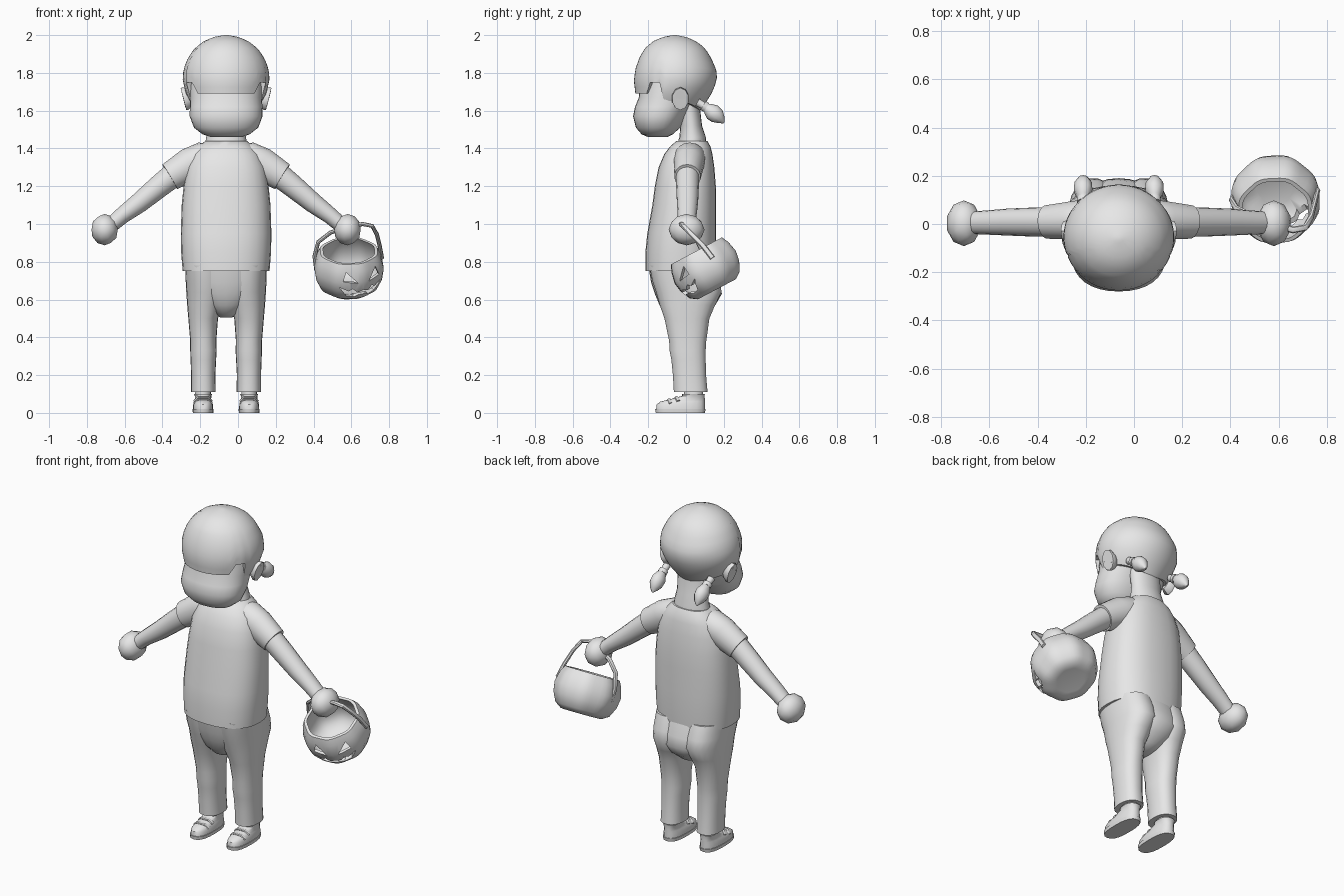
import bpy, bmesh, math
from mathutils import Vector, Matrix

if "Cube" in bpy.data.objects:
    bpy.data.objects.remove(bpy.data.objects["Cube"])

CX = -0.063  # body centre line
grey = bpy.data.materials.new("light_grey")
grey.diffuse_color = (0.8, 0.8, 0.8, 1)
grey.use_nodes = True
grey.node_tree.nodes["Principled BSDF"].inputs["Base Color"].default_value = grey.diffuse_color


def finish(name, bm, matrix=None):
    bmesh.ops.recalc_face_normals(bm, faces=bm.faces)
    mesh = bpy.data.meshes.new(name)
    bm.to_mesh(mesh)
    bm.free()
    mesh.materials.append(grey)
    ob = bpy.data.objects.new(name, mesh)
    bpy.context.collection.objects.link(ob)
    if matrix:
        ob.matrix_world = matrix
    return ob


def skin(name, rings, matrix=None):
    """Closed surface through equal-sized rings of points."""
    bm = bmesh.new()
    loops = [[bm.verts.new(p) for p in r] for r in rings]
    n = len(loops[0])
    for a, b in zip(loops, loops[1:]):
        for i in range(n):
            j = (i + 1) % n
            bm.faces.new((a[i], a[j], b[j], b[i]))
    bm.faces.new(loops[0])
    bm.faces.new(loops[-1])
    return finish(name, bm, matrix)


def ring(c, u, v, n, e=2.0):
    pts = []
    for i in range(n):
        a = math.tau * i / n
        ca, sa = math.cos(a), math.sin(a)
        k = 2 / e
        pts.append(Vector(c) + Vector(u) * math.copysign(abs(ca) ** k, ca)
                   + Vector(v) * math.copysign(abs(sa) ** k, sa))
    return pts


def stack(name, rows, n=28, e=2.0):
    """Horizontal sections: z, x low, x high, y front, y back."""
    return skin(name, [ring(((a + b) / 2, (f + k) / 2, z), ((b - a) / 2, 0, 0),
                            (0, (k - f) / 2, 0), n, e) for z, a, b, f, k in rows])


def body(name, rows, n=28, e=2.0):
    """Symmetric sections: z, half width, y front, y back."""
    return stack(name, [(z, CX - w, CX + w, f, k) for z, w, f, k in rows], n, e)


def tube(name, pts, radii, ref, n=14):
    """Tube along a path; radii are (across, along ref)."""
    pts = [Vector(p) for p in pts]
    rings = []
    for i, p in enumerate(pts):
        t = (pts[min(i + 1, len(pts) - 1)] - pts[max(i - 1, 0)]).normalized()
        u = t.cross(Vector(ref)).normalized()
        v = t.cross(u)
        rings.append(ring(p, u * radii[i][0], v * radii[i][1], n))
    return skin(name, rings)


# Shirt, neck and hips
body("shirt", [(.75, .23, -.215, .155), (.85, .238, -.215, .16), (.95, .24, -.205, .16),
               (1.1, .235, -.178, .16), (1.2, .225, -.165, .158), (1.3, .21, -.145, .15),
               (1.37, .18, -.115, .14), (1.41, .145, -.085, .13), (1.44, .11, -.05, .113)],
     e=2.4)
body("neck", [(1.38, .12, -.06, .11), (1.46, .105, -.035, .105), (1.52, .095, -.03, .085),
              (1.65, .1, -.04, .07)], 20)
body("trouser_hips", [(.505, .03, -.06, .06), (.525, .07, -.1, .1), (.57, .13, -.14, .155),
                      (.63, .18, -.165, .19), (.69, .205, -.185, .18), (.78, .215, -.2, .15)],
     e=2.2)

# Face and skull under the hair
body("face", [(1.46, .08, -.2, -.1), (1.475, .125, -.235, -.07), (1.51, .17, -.265, -.03),
              (1.57, .193, -.28, 0), (1.62, .192, -.27, .03), (1.67, .19, -.25, .06),
              (1.73, .195, -.245, .1), (1.82, .18, -.22, .1)], 32, 2.2)

# Hair cap: lower at the nape, notched at the temples
HAIR = [(1.58, .12, -.2, .06), (1.65, .19, -.25, .11), (1.69, .212, -.268, .135),
        (1.76, .23, -.276, .165), (1.82, .226, -.268, .16), (1.88, .202, -.247, .132),
        (1.93, .167, -.218, .102), (1.97, .115, -.17, .05), (1.99, .065, -.122, 0),
        (2.0, .01, -.068, -.052)]


def hair_point(z, a, shrink=1.0):
    for lo, hi in zip(HAIR, HAIR[1:]):
        if z <= hi[0] + 1e-6:
            t = (z - lo[0]) / (hi[0] - lo[0])
            w, f, k = (lo[i] + (hi[i] - lo[i]) * t for i in (1, 2, 3))
            break
    return Vector((CX + w * shrink * math.cos(a),
                   (f + k) / 2 + (k - f) / 2 * shrink * math.sin(a), z))


def hair_edge(a):
    s = math.sin(a)
    if -.62 < s < -.37:
        return 1.75
    return 1.69 if s < -.6 else 1.65 - .05 * max(0, s) ** 2


angles = [math.tau * i / 48 for i in range(48)]
rings = [[hair_point(1.8, a, .7) for a in angles],
         [hair_point(hair_edge(a), a, .9) for a in angles]]
for r in range(15):
    s = math.sin(r / 14 * math.pi / 2)
    rings.append([hair_point(hair_edge(a) + (2.0 - hair_edge(a)) * s, a) for a in angles])
skin("hair", rings)

for side, label in ((-1, "left"), (1, "right")):
    def X(d):
        return CX + side * d

    # Sleeve, arm and hand
    tube(label + "_sleeve", [(X(.06), .02, 1.355), (X(.12), .02, 1.35), (X(.19), .015, 1.315),
                             (X(.298), .008, 1.25)],
         [(.065, .075), (.085, .085), (.09, .08), (.076, .07)], (0, 1, 0), 18)
    tube(label + "_arm", [(X(.26), .008, 1.275), (X(.36), .008, 1.195), (X(.46), .008, 1.112),
                          (X(.55), .006, 1.045), (X(.62), .005, .985)],
         [(.066, .062), (.06, .06), (.053, .056), (.044, .05), (.04, .046)], (0, 1, 0), 16)
    bm = bmesh.new()
    bmesh.ops.create_icosphere(bm, subdivisions=2, radius=1, matrix=Matrix.Translation(
        (X(.643), .003, .97)) @ Matrix.Diagonal((.073, .095, .083, 1)))
    finish(label + "_hand", bm)

    # Trouser leg
    legs = [(.11, .055, .186, -.065, .115), (.2, .057, .185, -.07, .107),
            (.28, .053, .188, -.078, .105), (.33, .05, .19, -.088, .105),
            (.38, .052, .19, -.09, .108), (.5, .043, .2, -.115, .125),
            (.57, .02, .206, -.14, .155), (.64, .0, .211, -.16, .19),
            (.7, 0, .214, -.18, .18), (.78, 0, .216, -.195, .15)]
    stack(label + "_trouser_leg", [(z, min(X(a), X(b)), max(X(a), X(b)), f, k)
                                   for z, a, b, f, k in legs], 22, 2.3)

    # Shoe with sole, ankle collar and straps
    m = X(.122)
    stack(label + "_sole", [(0, m - .054, m + .054, -.16, .1), (.02, m - .056, m + .056, -.163, .104)],
          20, 2.6)
    stack(label + "_shoe", [(.02, m - .053, m + .053, -.158, .1), (.045, m - .052, m + .052, -.155, .1),
                            (.06, m - .047, m + .047, -.135, .1), (.072, m - .043, m + .043, -.085, .1),
                            (.09, m - .044, m + .044, -.02, .098), (.1, m - .048, m + .048, -.02, .1)],
          20, 2.5)
    stack(label + "_ankle", [(.08, m - .042, m + .042, -.01, .09), (.16, m - .04, m + .04, -.01, .09)], 16)
    for i, (y, z) in enumerate(((-.09, .068), (-.05, .08))):
        tube(f"{label}_shoe_strap_{i}", [(m - .046, y + .01, z - .018), (m - .025, y, z + .002),
                                         (m + .025, y, z + .002), (m + .046, y + .01, z - .018)],
             [(.007, .011)] * 4, (0, 1, 0), 8)

    # Dished ear, top leaning outward
    ear = tube(label + "_ear", [(0, 0, 0), (.03, 0, 0), (.042, 0, 0), (.043, 0, 0), (.03, 0, 0)],
               [(.045, .03), (.062, .046), (.06, .044), (.045, .03), (.035, .022)], (0, 1, 0), 10)
    flip = Matrix.Diagonal((side, 1, 1, 1))
    ear.data.transform(Matrix.Translation((X(.185), -.03, 1.672)) @ flip @ Matrix.Rotation(.25, 4, 'Y'))
    if side < 0:
        ear.data.flip_normals()

    # Pigtail with tie
    p = X(.148)
    tube(label + "_pigtail", [(p, .06, 1.645), (p, .1, 1.622), (p, .115, 1.612), (p, .14, 1.592),
                              (p, .165, 1.572), (p, .185, 1.552), (p, .2, 1.535)],
         [(.022, .022), (.018, .018), (.03, .028), (.045, .04), (.042, .038), (.025, .024), (.004, .004)],
         (1, 0, 0), 10)
    tube(label + "_hair_tie", [(p, .09, 1.628), (p, .108, 1.616)], [(.027, .027)] * 2, (1, 0, 0), 10)

# Lobed lantern bucket, tilted forward
place = (Matrix.Translation((.587, .105, .765)) @ Matrix.Rotation(math.radians(28), 4, 'X')
         @ Matrix.Rotation(math.radians(25), 4, 'Z'))
profile = [(.08, -.122), (.115, -.125), (.152, -.1), (.178, -.045), (.186, .01), (.172, .07), (.154, .105),
           (.138, .105), (.155, .07), (.168, .01), (.16, -.045), (.135, -.085), (.08, -.105)]
rings = []
for r, h in profile:
    rings.append([Vector((math.cos(a), math.sin(a), 0)) * r * (1 + .018 * math.cos(8 * a))
                  + Vector((0, 0, h)) for a in angles])
bucket = skin("lantern_bucket", rings, place)

# Carved eyes and jagged mouth
eye = [(.03, .005), (.105, .015), (.085, .065)]
mouth = [(-.12, -.02), (-.075, -.045), (-.055, -.03), (-.03, -.055), (0, -.04), (.03, -.055), (.055, -.03),
         (.075, -.045), (.12, -.02), (.08, -.08), (.04, -.088), (.02, -.072), (-.02, -.072),
         (-.04, -.088), (-.08, -.08)]
for outline in (eye, [(-x, z) for x, z in eye], mouth):
    cutter = skin("carving_cutter", [[Vector((x, y, z)) for x, z in outline] for y in (-.3, -.06)], place)
    cutter.hide_render = True
    mod = bucket.modifiers.new("carve", 'BOOLEAN')
    mod.operation, mod.solver, mod.object = 'DIFFERENCE', 'EXACT', cutter
    bpy.context.view_layer.objects.active = bucket
    bpy.ops.object.modifier_apply(modifier="carve")
    bpy.data.objects.remove(cutter)

# Bucket handle through the hand
tube("bucket_handle", [(.415, .12, .755), (.405, .1, .83), (.425, .065, .905), (.49, .03, .955),
                       (.58, .0, .985), (.66, -.025, 1.0), (.71, -.015, .99), (.735, .03, .945),
                       (.75, .09, .885), (.762, .14, .82)],
     [(.011, .014)] * 10, (0, 1, 0), 8)

# Smooth shading with crisp edges
bpy.ops.object.select_all(action='SELECT')
bpy.ops.object.shade_smooth_by_angle(angle=math.radians(40))
